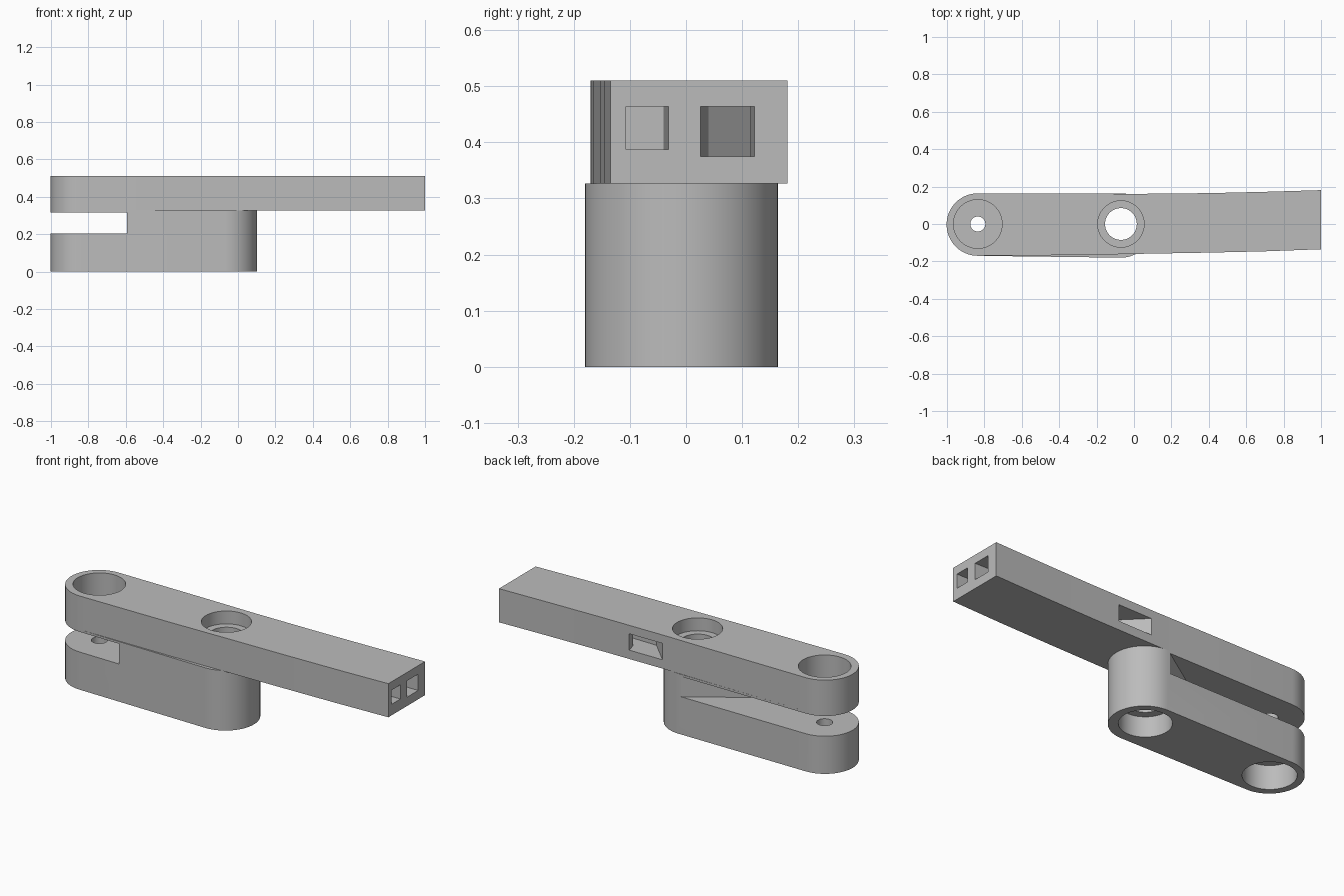
import bpy
import bmesh
import math

cube = bpy.data.objects.get("Cube")
if cube:
    bpy.data.objects.remove(cube, do_unlink=True)

grey = bpy.data.materials.new("grey_plastic")
grey.use_nodes = True
colour = (0.5, 0.5, 0.5, 1)
grey.diffuse_color = colour
grey.node_tree.nodes["Principled BSDF"].inputs["Base Color"].default_value = colour


def prism(name, outline, z0, z1):
    """Extrude a flat outline, listed anticlockwise, from z0 to z1."""
    bm = bmesh.new()
    base = bm.faces.new([bm.verts.new((x, y, z0)) for x, y in outline])
    top = bmesh.ops.extrude_face_region(bm, geom=[base])["geom"]
    verts = [v for v in top if isinstance(v, bmesh.types.BMVert)]
    bmesh.ops.translate(bm, verts=verts, vec=(0, 0, z1 - z0))
    bmesh.ops.recalc_face_normals(bm, faces=bm.faces)
    mesh = bpy.data.meshes.new(name)
    bm.to_mesh(mesh)
    bm.free()
    obj = bpy.data.objects.new(name, mesh)
    bpy.context.collection.objects.link(obj)
    mesh.materials.append(grey)
    return obj


def arc(cx, cy, r, start, end, steps=32):
    angles = [math.radians(start + (end - start) * i / steps) for i in range(steps + 1)]
    return [(cx + r * math.cos(a), cy + r * math.sin(a)) for a in angles]


def drill(name, cx, r, z0, z1):
    return prism(name, arc(cx, 0, r, 0, 360, 64)[:-1], z0, z1)


def cut(target, cutters):
    bpy.context.view_layer.objects.active = target
    for cutter in cutters:
        mod = target.modifiers.new("cut", "BOOLEAN")
        mod.operation = "DIFFERENCE"
        mod.solver = "EXACT"
        mod.object = cutter
        bpy.ops.object.modifier_apply(modifier=mod.name)


PIVOT, HUB = -0.835, -0.07
SPLIT, TOP = 0.327, 0.51
round_end = arc(PIVOT, -0.003, 0.167, 90, 270)

# Long upper arm, swept slightly sideways toward its square end
front_edge = [(-0.3, -0.166), (0, -0.16), (0.4, -0.153), (0.7, -0.146), (1, -0.135)]
back_edge = [(1, 0.181), (0.7, 0.172), (0.4, 0.165), (0, 0.161), (-0.3, 0.163)]
upper_arm = prism("upper_arm", round_end + front_edge + back_edge, SPLIT, TOP)

# Short lower arm with both ends rounded
lower_arm = prism("lower_arm", round_end + arc(-0.07, -0.008, 0.172, -90, 90), 0, SPLIT)

# Stepped bores at the pivot and hub
bores = [
    drill("pivot_hole", PIVOT, 0.04, -0.1, 0.6),
    drill("hub_hole", HUB, 0.085, -0.1, 0.6),
    drill("pivot_top_bore", PIVOT, 0.13, 0.385, 0.6),
    drill("pivot_bottom_bore", PIVOT, 0.13, -0.1, 0.13),
    drill("hub_top_bore", HUB, 0.124, 0.44, 0.6),
    drill("hub_bottom_bore", HUB, 0.128, -0.1, 0.11),
]

# Slot between the arms, ending in a slanted wall
slot = prism("slot_cutter", [(-1.1, -0.25), (-0.711, -0.25), (0.031, 0.24), (-1.1, 0.24)],
             0.205, 0.315)

# Channels from the square end: one turns out of the back, one is blind
side_channel = prism("side_channel", [(1.1, 0.024), (1.1, 0.123), (0.24, 0.115), (0.22, 0.2),
                                      (-0.01, 0.2), (0.15, 0.04)], 0.375, 0.464)
blind_channel = prism("blind_channel", [(1.1, -0.107), (1.1, -0.03), (0.3, -0.04),
                                        (0.3, -0.107)], 0.387, 0.464)

cut(upper_arm, bores + [side_channel, blind_channel])
cut(lower_arm, bores + [slot])

for helper in bores + [slot, side_channel, blind_channel]:
    bpy.data.objects.remove(helper, do_unlink=True)

for obj in (upper_arm, lower_arm):
    bpy.ops.object.select_all(action="DESELECT")
    obj.select_set(True)
    bpy.context.view_layer.objects.active = obj
    bpy.ops.object.shade_smooth_by_angle(angle=math.radians(30))
